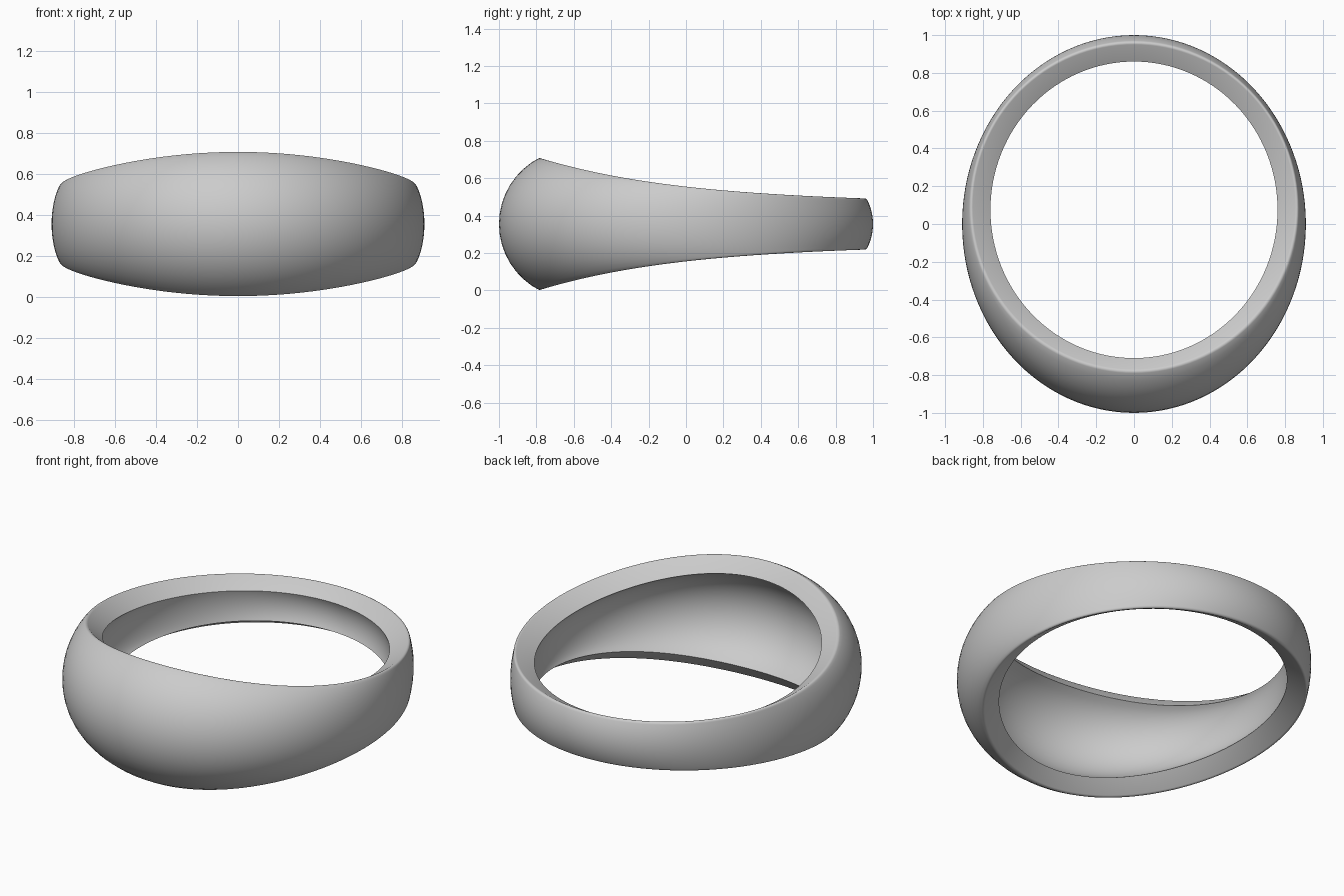
import bpy, bmesh
from math import sin, cos, asin, atan2, sqrt, pi, radians

if "Cube" in bpy.data.objects:
    bpy.data.objects.remove(bpy.data.objects["Cube"])

N = 128      # sections around the ring
M = 16       # steps across each curved wall
ZC = 0.355   # mid height


def ellipse(a, rx, ry, cy):
    return rx * sin(a), cy - ry * cos(a)


def half_height(y):
    # tall at the front, narrow at the back
    t = max(0.0, (0.962 - y) / 1.74)
    return 0.142 + 0.06 * t + 0.075 * t**2 + 0.08 * t**4


def arc(edge, mid, h):
    # circular arc from lower edge to upper edge, bulging out to mid
    sag = sqrt((mid[0] - edge[0])**2 + (mid[1] - edge[1])**2)
    r = (h * h + sag * sag) / (2 * sag)
    end = atan2(h, r - sag)
    pts = []
    for i in range(M + 1):
        b = end * (2 * i / M - 1)
        f = (r * cos(b) - (r - sag)) / sag
        pts.append((edge[0] + (mid[0] - edge[0]) * f,
                    edge[1] + (mid[1] - edge[1]) * f,
                    ZC + r * sin(b)))
    return pts


def section(a):
    crease = ellipse(a, 0.865, 0.87, 0.092)
    outer = ellipse(a, 0.91, 1.0, 0.0)
    lip = ellipse(a, 0.76, 0.785, 0.075)
    hollow = ellipse(a, 0.795, 0.885, -0.005)
    h = half_height(crease[1])
    drop = 0.07 + 0.013 * cos(a)
    return arc(crease, outer, h) + arc(lip, hollow, h - drop)[::-1]


# Ring band: loft the shell section all the way round
bm = bmesh.new()
rows = [[bm.verts.new(p) for p in section(2 * pi * i / N)] for i in range(N)]
K = len(rows[0])
for i in range(N):
    a, b = rows[i], rows[(i + 1) % N]
    for j in range(K):
        k = (j + 1) % K
        bm.faces.new((a[j], b[j], b[k], a[k]))
bmesh.ops.recalc_face_normals(bm, faces=bm.faces[:])

# Softened outer rims
rims = [bm.edges.get((rows[i][j], rows[(i + 1) % N][j]))
        for i in range(N) for j in (0, M)]
bmesh.ops.bevel(bm, geom=rims, offset=0.014, segments=4, profile=0.5,
                affect='EDGES')

mesh = bpy.data.meshes.new("ring_band")
bm.to_mesh(mesh)
bm.free()
ring = bpy.data.objects.new("ring_band", mesh)
bpy.context.collection.objects.link(ring)
bpy.context.view_layer.objects.active = ring
ring.select_set(True)
bpy.ops.object.shade_smooth_by_angle(angle=radians(40))
